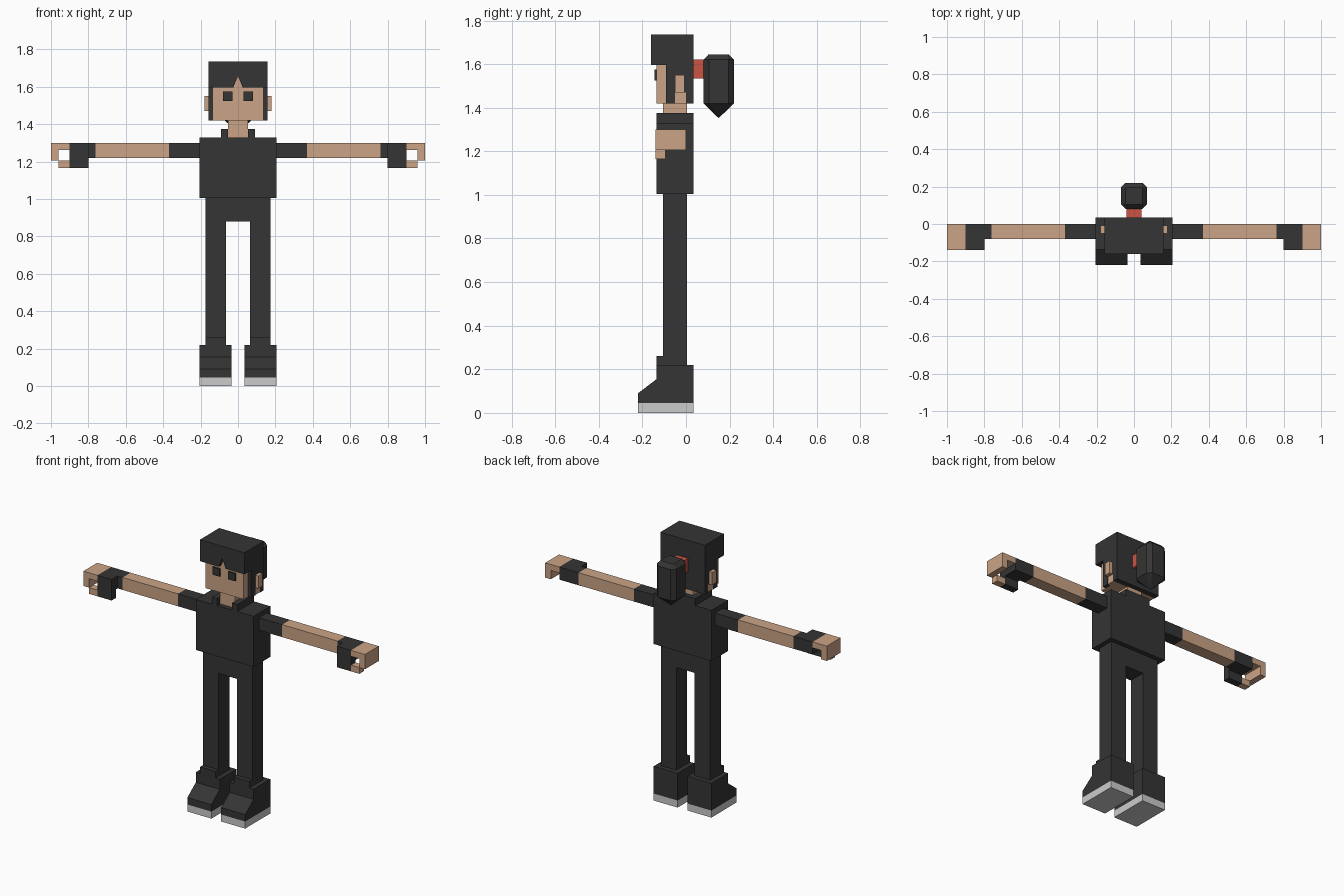
import bpy, bmesh

if "Cube" in bpy.data.objects:
    bpy.data.objects.remove(bpy.data.objects["Cube"])


def material(name, rgb):
    m = bpy.data.materials.new(name)
    m.diffuse_color = (*rgb, 1)
    m.use_nodes = True
    m.node_tree.nodes["Principled BSDF"].inputs["Base Color"].default_value = m.diffuse_color
    return m


DARK = material("charcoal", (0.035, 0.035, 0.035))
SKIN = material("skin", (0.60, 0.37, 0.24))
SOLE = material("light grey", (0.60, 0.60, 0.60))
RED = material("red", (0.60, 0.09, 0.06))


def finish(name, bm, mat):
    bmesh.ops.recalc_face_normals(bm, faces=bm.faces)
    mesh = bpy.data.meshes.new(name)
    bm.to_mesh(mesh)
    bm.free()
    mesh.materials.append(mat)
    ob = bpy.data.objects.new(name, mesh)
    bpy.context.collection.objects.link(ob)
    return ob


def prism(name, mat, points, axis, lo, hi, mirror=False):
    """Extrude a 2D profile along x (profile y,z), y (x,z) or z (x,y)."""
    for s in ((1, -1) if mirror else (1,)):
        bm = bmesh.new()
        verts = []
        for a, b in points:
            co = [a, b]
            co.insert(axis, lo)
            co[0] *= s
            verts.append(bm.verts.new(co))
        face = bm.faces.new(verts)
        res = bmesh.ops.extrude_face_region(bm, geom=[face])
        move = [0, 0, 0]
        move[axis] = (hi - lo) * (s if axis == 0 else 1)
        bmesh.ops.translate(bm, vec=move,
                            verts=[v for v in res["geom"] if isinstance(v, bmesh.types.BMVert)])
        side = "" if not mirror else ("_left" if s > 0 else "_right")
        finish(name + side, bm, mat)


def box(name, mat, x, y, z, mirror=False):
    rect = [(x[0], y[0]), (x[1], y[0]), (x[1], y[1]), (x[0], y[1])]
    prism(name, mat, rect, 2, z[0], z[1], mirror)


# Shoes and legs
box("shoe_sole", SOLE, (0.035, 0.205), (-0.22, 0.035), (0, 0.045), True)
prism("shoe", DARK, [(-0.22, 0.045), (-0.22, 0.09), (-0.135, 0.155), (-0.135, 0.22),
                     (0.035, 0.22), (0.035, 0.045)], 0, 0.035, 0.205, True)
box("shoe_tongue", DARK, (0.065, 0.175), (-0.135, -0.105), (0.22, 0.262), True)
box("leg", DARK, (0.065, 0.175), (-0.105, 0.005), (0.22, 0.88), True)
box("hips", DARK, (-0.175, 0.175), (-0.105, 0.005), (0.88, 1.005))

# Torso, open-fronted collar and neck
box("torso", DARK, (-0.205, 0.205), (-0.135, 0.035), (1.005, 1.33))
prism("collar", DARK, [(-0.09, -0.135), (-0.053, -0.135), (-0.053, 0.005), (0.053, 0.005),
                       (0.053, -0.135), (0.09, -0.135), (0.09, 0.035), (-0.09, 0.035)],
      2, 1.33, 1.375)
box("neck", SKIN, (-0.053, 0.053), (-0.105, 0.005), (1.33, 1.42))

# Arms
ARM_Y, ARM_Z = (-0.08, 0), (1.22, 1.30)
box("sleeve", DARK, (0.205, 0.37), ARM_Y, ARM_Z, True)
box("forearm", SKIN, (0.37, 0.763), ARM_Y, ARM_Z, True)
box("glove_cuff", DARK, (0.763, 0.80), ARM_Y, ARM_Z, True)

# Gloved hands with curled fingers and thumb
box("glove", DARK, (0.80, 0.90), (-0.14, 0), (1.22, 1.30), True)
box("glove_thumb", DARK, (0.80, 0.90), (-0.14, -0.095), (1.165, 1.22), True)
prism("fingers", SKIN, [(0.90, 1.30), (1.0, 1.30), (1.0, 1.205), (0.96, 1.205),
                        (0.96, 1.262), (0.90, 1.262)], 1, -0.14, 0, True)
box("thumb", SKIN, (0.90, 0.96), (-0.14, -0.095), (1.165, 1.205), True)

# Head, ears and eyes
box("head", SKIN, (-0.135, 0.135), (-0.135, 0), (1.42, 1.66))
box("ear", SKIN, (0.135, 0.18), (-0.05, -0.008), (1.47, 1.55), True)
box("ear_lobe_skin", SKIN, (0.135, 0.155), (-0.05, 0), (1.42, 1.47), True)
box("eye", DARK, (0.03, 0.08), (-0.144, -0.135), (1.525, 1.575), True)

# Hair: fringe with a pointed parting, crown, back and side panels
prism("fringe", DARK, [(-0.158, 1.597), (-0.025, 1.597), (0, 1.657), (0.025, 1.597),
                       (0.158, 1.597), (0.158, 1.735), (-0.158, 1.735)], 1, -0.16, -0.135)
box("hair_crown", DARK, (-0.135, 0.135), (-0.135, 0.035), (1.66, 1.735))
box("hair_back", DARK, (-0.135, 0.135), (0, 0.035), (1.42, 1.66))
prism("hair_side", DARK, [(-0.135, 1.735), (-0.135, 1.597), (-0.092, 1.597), (-0.092, 1.42),
                          (-0.05, 1.42), (-0.05, 1.47), (0, 1.47), (0, 1.42),
                          (0.035, 1.42), (0.035, 1.735)], 0, 0.135, 0.158, True)

# Ponytail: chamfered block tapering to a point, held by a red tie
box("hair_tie", RED, (-0.04, 0.04), (0.035, 0.082), (1.535, 1.62))


def octagon(half, cut, cy):
    a, b = half, half - cut
    return [(x, cy + y) for x, y in ((a, -b), (a, b), (b, a), (-b, a),
                                     (-a, b), (-a, -b), (-b, -a), (b, -a))]


bm = bmesh.new()
rings = []
for half, cut, z in ((0.046, 0.003, 1.645), (0.07, 0.025, 1.62), (0.07, 0.025, 1.42)):
    rings.append([bm.verts.new((x, y, z)) for x, y in octagon(half, cut, 0.15)])
tip = bm.verts.new((0, 0.15, 1.352))
bm.faces.new(rings[0])
for i in range(8):
    j = (i + 1) % 8
    for top, low in zip(rings, rings[1:]):
        bm.faces.new((top[i], top[j], low[j], low[i]))
    bm.faces.new((rings[-1][i], rings[-1][j], tip))
finish("ponytail", bm, DARK)
